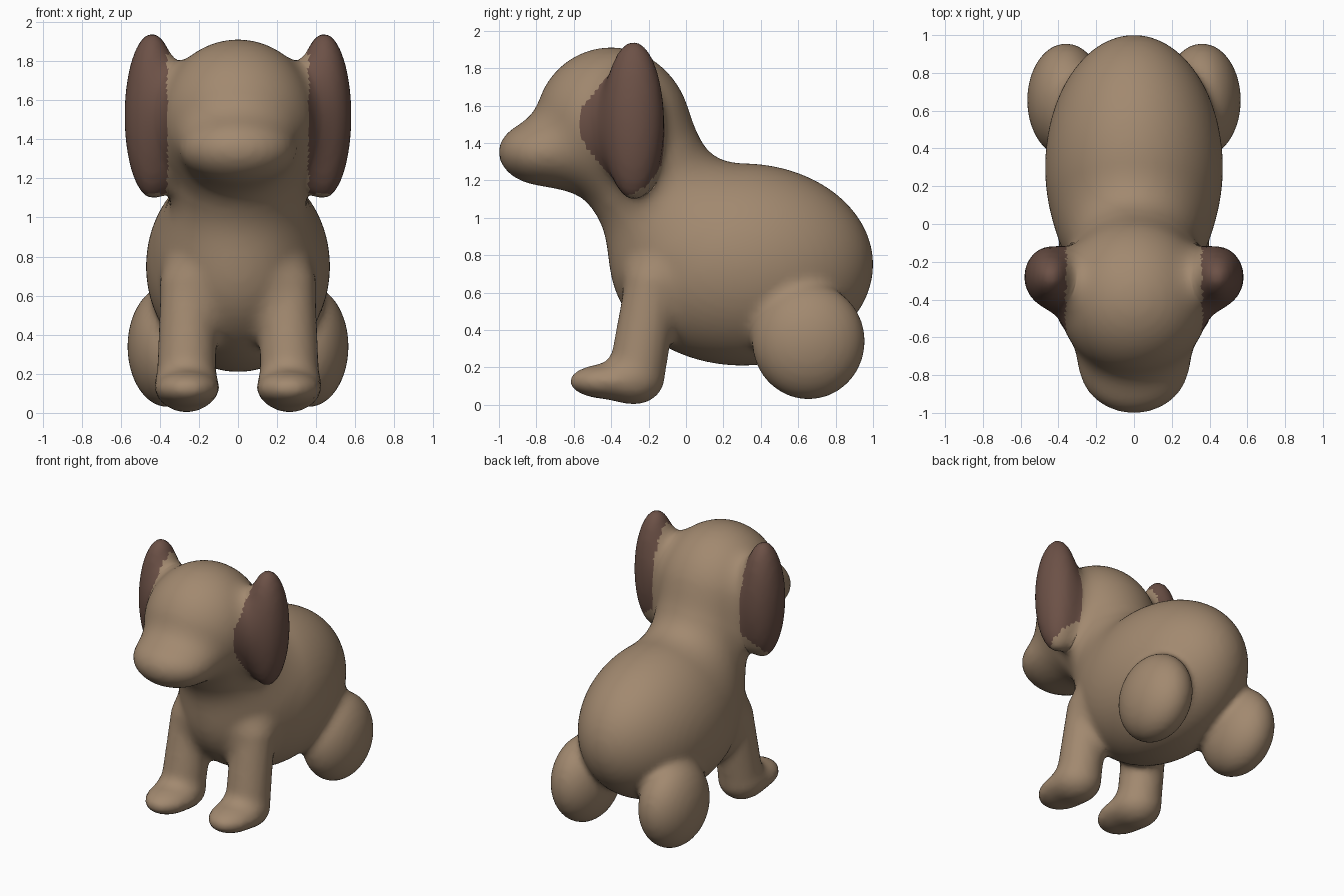
import bpy, bmesh
from mathutils import Vector, Matrix

if "Cube" in bpy.data.objects:
    bpy.data.objects.remove(bpy.data.objects["Cube"])

# Parts: (kind, data, blend radius); side parts are given for +x and mirrored
PARTS = [
    ("ball", ((0, 0.30, 0.75), (0.47, 0.70, 0.54)), 0.0),               # torso
    ("limb", ((0, -0.34, 1.45), 0.36, (0, -0.03, 0.92), 0.32), 0.16),   # neck
    ("ball", ((0, -0.40, 1.50), (0.40, 0.405, 0.41)), 0.06),            # head
    ("ball", ((0, -0.74, 1.35), (0.29, 0.26, 0.18)), 0.12),             # snout
    ("ball", ((0.44, -0.28, 1.52), (0.14, 0.16, 0.42)), 0.14),          # ear
    ("limb", ((0.25, -0.18, 0.64), 0.145, (0.265, -0.265, 0.16), 0.15), 0.08),  # front leg
    ("ball", ((0.26, -0.40, 0.125), (0.16, 0.22, 0.095)), 0.08),        # paw
    ("ball", ((0.36, 0.655, 0.34), (0.205, 0.30, 0.31)), 0.06),         # haunch
]
PARTS = [(k, tuple(Vector(v) if isinstance(v, tuple) else v for v in d), b) for k, d, b in PARTS]


def distance(kind, d, p):
    if kind == "ball":
        q, r = p - d[0], d[1]
        a = Vector((q.x / r.x, q.y / r.y, q.z / r.z))
        g = Vector((a.x / r.x, a.y / r.y, a.z / r.z)).length
        k = a.length
        return k * (k - 1) / max(g, 1e-6)
    a, ra, b, rb = d
    ab = b - a
    t = min(1, max(0, (p - a).dot(ab) / ab.length_squared))
    return (p - a - ab * t).length - (ra + (rb - ra) * t)


def field(p):
    """Soft union of all the parts."""
    p = Vector((abs(p.x), p.y, p.z))
    total = None
    for kind, d, k in PARTS:
        s = distance(kind, d, p)
        if total is None:
            total = s
        else:
            h = max(k - abs(total - s), 0)
            total = min(total, s) - h * h / (4 * k)
    return total


def material(name, rgb):
    m = bpy.data.materials.new(name)
    m.diffuse_color = (*rgb, 1)
    m.use_nodes = True
    m.node_tree.nodes["Principled BSDF"].inputs["Base Color"].default_value = m.diffuse_color
    return m


# Rough overlapping volumes
bm = bmesh.new()


def add_ball(c, r):
    for side in ((1, -1) if c.x > 0 else (1,)):
        bmesh.ops.create_icosphere(
            bm, subdivisions=4, radius=1,
            matrix=Matrix.Translation((c.x * side, c.y, c.z)) @ Matrix.Diagonal((*r, 1)))


for kind, d, _ in PARTS:
    if kind == "ball":
        add_ball(*d)
    else:
        for i in range(9):
            t = i / 8
            r = d[1] + (d[3] - d[1]) * t
            add_ball(d[0].lerp(d[2], t), (r, r, r))
mesh = bpy.data.meshes.new("dog_body")
bm.to_mesh(mesh)
bm.free()
dog = bpy.data.objects.new("dog_body", mesh)
bpy.context.collection.objects.link(dog)

# Fuse into one skin
mod = dog.modifiers.new("fuse", "REMESH")
mod.mode = "VOXEL"
mod.voxel_size = 0.026
bpy.context.view_layer.objects.active = dog
dog.select_set(True)
bpy.ops.object.modifier_apply(modifier="fuse")

# Pull the skin onto the soft union so the joints blend
E = 0.004
AXES = [Vector((E, 0, 0)), Vector((0, E, 0)), Vector((0, 0, E))]
for v in dog.data.vertices:
    p = v.co.copy()
    for _ in range(4):
        f = field(p)
        if abs(f) < 0.0008:
            break
        g = Vector([(field(p + a) - f) / E for a in AXES])
        step = g * (f / max(g.length_squared, 0.2))
        if step.length > 0.04:
            step *= 0.04 / step.length
        p -= step
    v.co = p
mod = dog.modifiers.new("relax", "SMOOTH")
mod.factor = 0.5
mod.iterations = 2

# Fur colours, with darker ears
dog.data.materials.append(material("fur", (0.36, 0.25, 0.16)))
dog.data.materials.append(material("ear_fur", (0.15, 0.082, 0.062)))
for f in dog.data.polygons:
    c = f.center
    on_ear = ((c.y + 0.34) / 0.26) ** 2 + ((c.z - 1.54) / 0.42) ** 2 < 1 or c.z > 1.8
    f.material_index = int(abs(c.x) > 0.36 and on_ear)
bpy.ops.object.shade_smooth()
